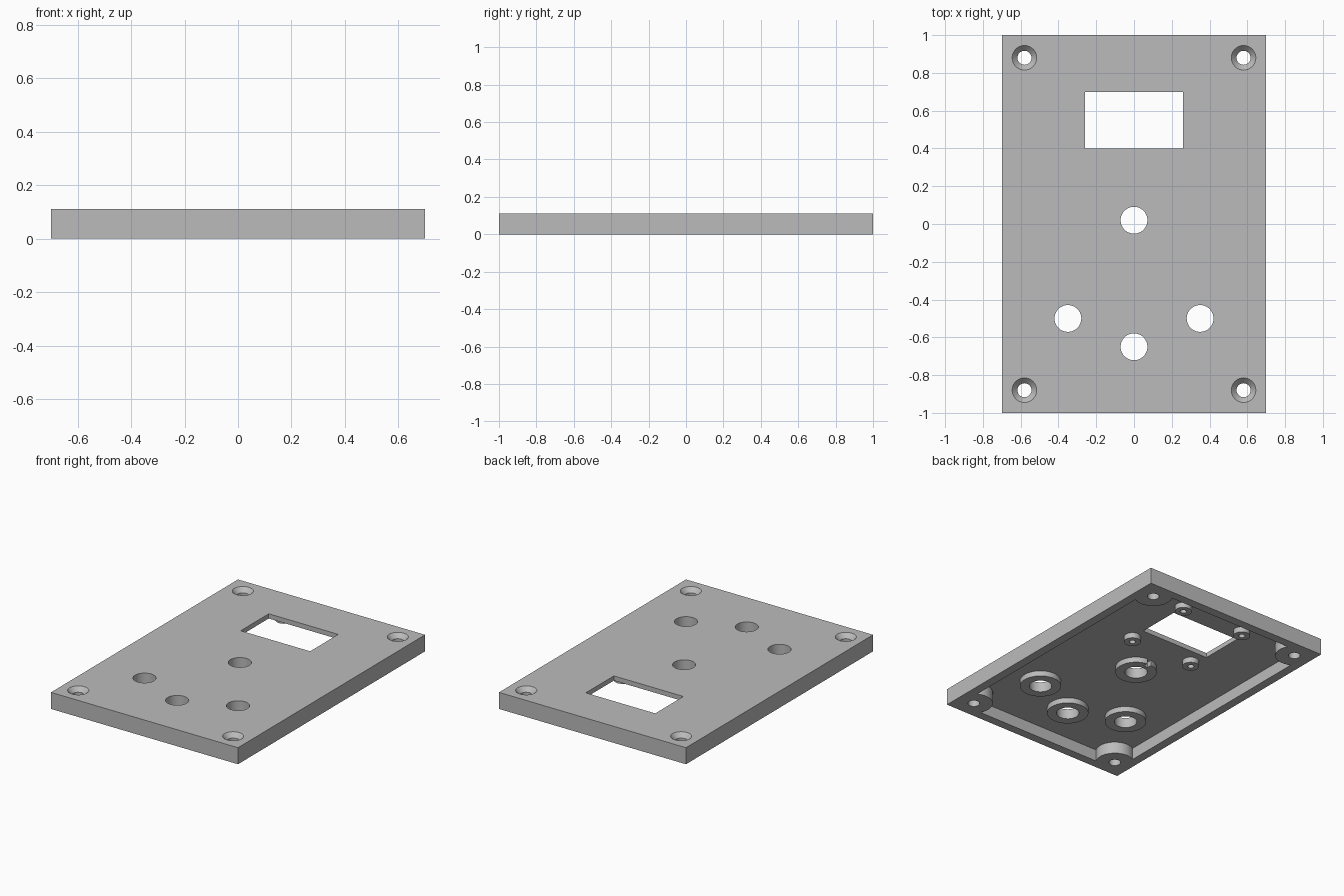
import bpy

cube = bpy.data.objects.get("Cube")
if cube:
    bpy.data.objects.remove(cube, do_unlink=True)

W, L, H = 1.4, 2.0, 0.112      # outer size
WALL, CEIL = 0.06, 0.08        # rim thickness, underside of the face plate
POST = 0.043                   # lower end of the bosses

grey = bpy.data.materials.new("grey plastic")
grey.use_nodes = True
colour = (0.5, 0.5, 0.5, 1)
grey.diffuse_color = colour
grey.node_tree.nodes["Principled BSDF"].inputs["Base Color"].default_value = colour


def box(name, x0, x1, y0, y1, z0, z1):
    bpy.ops.mesh.primitive_cube_add(
        size=1, location=((x0 + x1) / 2, (y0 + y1) / 2, (z0 + z1) / 2))
    ob = bpy.context.object
    ob.name = name
    ob.scale = (x1 - x0, y1 - y0, z1 - z0)
    bpy.ops.object.transform_apply(location=True, rotation=False, scale=True)
    return ob


def cone(name, x, y, z0, z1, r0, r1=None):
    bpy.ops.mesh.primitive_cone_add(
        vertices=48, radius1=r0, radius2=r0 if r1 is None else r1,
        depth=z1 - z0, location=(x, y, (z0 + z1) / 2))
    ob = bpy.context.object
    ob.name = name
    return ob


def combine(target, tool, operation):
    tool.hide_render = True
    mod = target.modifiers.new("bool", "BOOLEAN")
    mod.operation, mod.object, mod.solver = operation, tool, "EXACT"
    bpy.context.view_layer.objects.active = target
    bpy.ops.object.modifier_apply(modifier=mod.name)
    bpy.data.objects.remove(tool, do_unlink=True)


corners = [(sx * 0.58, sy * 0.88) for sx in (-1, 1) for sy in (-1, 1)]
buttons = [(0, 0.02), (-0.35, -0.5), (0.35, -0.5), (0, -0.65)]
mounts = [(0.025 + sx * 0.24, 0.55 + sy * 0.25) for sx in (-1, 1) for sy in (-1, 1)]

# Shell with an open underside; the corner screw bosses stay solid
panel = box("cover_panel", -W / 2, W / 2, -L / 2, L / 2, 0, H)
cavity = box("cavity", WALL - W / 2, W / 2 - WALL, WALL - L / 2, L / 2 - WALL, -0.1, CEIL)
for x, y in corners:
    combine(cavity, cone("corner_boss", x, y, -0.2, 0.2, 0.12), "DIFFERENCE")
combine(panel, cavity, "DIFFERENCE")

# Bosses under the face plate
for x, y in buttons:
    combine(panel, cone("button_boss", x, y, POST, CEIL + 0.01, 0.13), "UNION")
for x, y in mounts:
    combine(panel, cone("display_mount", x, y, POST, CEIL + 0.01, 0.053), "UNION")

# Screen window and key slot in the upper boss
combine(panel, box("window", -0.26, 0.26, 0.4, 0.7, -0.1, 0.2), "DIFFERENCE")
combine(panel, box("key_slot", -0.015, 0.015, 0.115, 0.165, -0.1, CEIL), "DIFFERENCE")

# Round holes, blind mount holes and countersunk screw holes
for x, y in buttons:
    combine(panel, cone("button_hole", x, y, -0.1, 0.2, 0.071), "DIFFERENCE")
for x, y in mounts:
    combine(panel, cone("mount_hole", x, y, -0.1, CEIL, 0.02), "DIFFERENCE")
for x, y in corners:
    combine(panel, cone("screw_hole", x, y, -0.1, 0.2, 0.037), "DIFFERENCE")
    combine(panel, cone("countersink", x, y, H - 0.03, H + 0.03, 0.037, 0.093), "DIFFERENCE")

panel.data.materials.clear()
panel.data.materials.append(grey)
bpy.ops.object.select_all(action="DESELECT")
panel.select_set(True)
bpy.context.view_layer.objects.active = panel
bpy.ops.object.shade_smooth_by_angle(angle=0.5)
